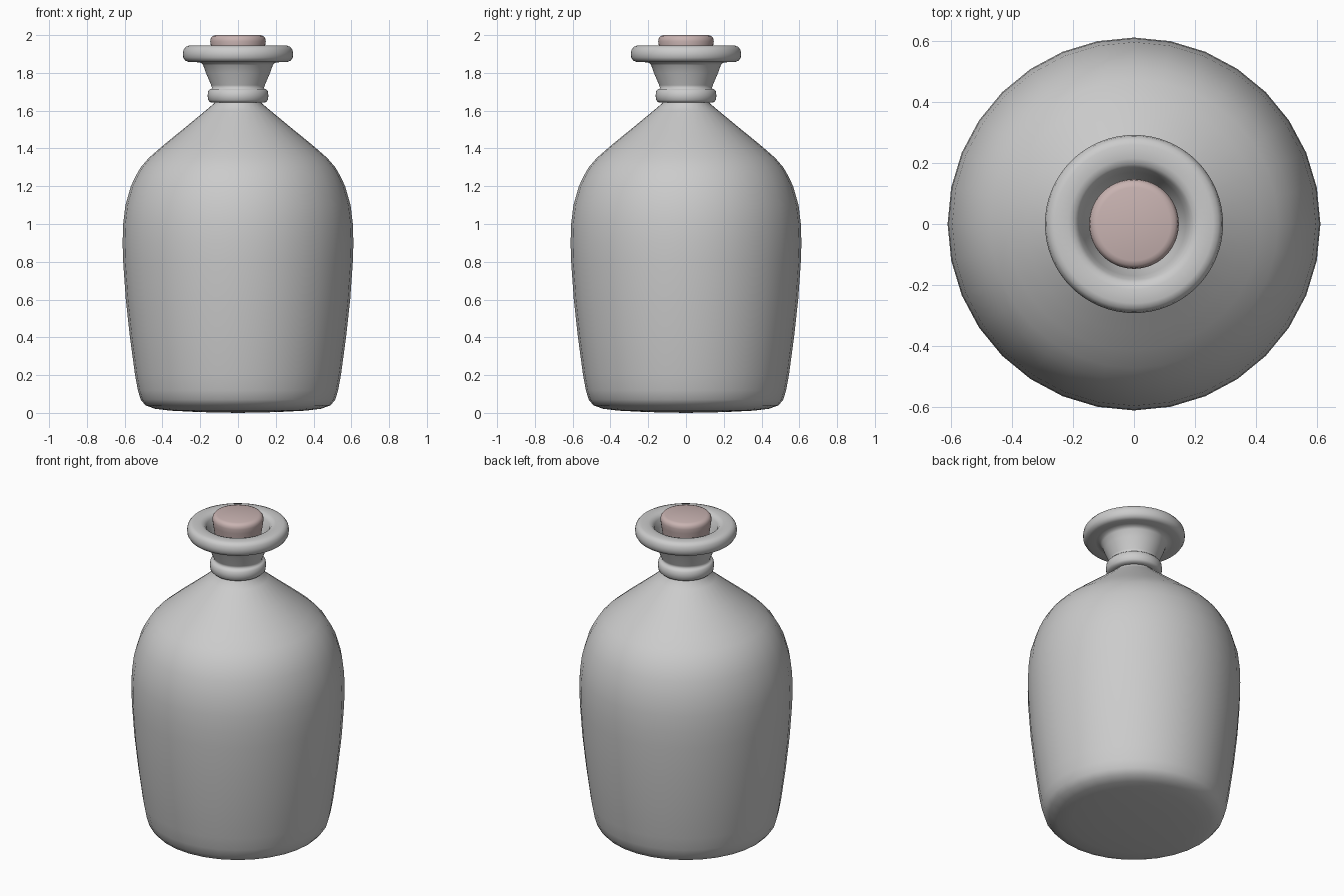
import bpy, bmesh, math


def material(name, rgb):
    m = bpy.data.materials.new(name)
    m.diffuse_color = (*rgb, 1)
    return m


def lathe(name, profile, segments, mat):
    """Spin an (r, z) profile around z; r = 0 ends become poles."""
    bm = bmesh.new()
    verts = [bm.verts.new((r, 0, z)) for r, z in profile]
    edges = [bm.edges.new(p) for p in zip(verts, verts[1:])]
    bmesh.ops.spin(bm, geom=verts + edges, cent=(0, 0, 0), axis=(0, 0, 1),
                   angle=2 * math.pi, steps=segments, use_merge=True)
    bmesh.ops.remove_doubles(bm, verts=bm.verts, dist=1e-5)
    bmesh.ops.recalc_face_normals(bm, faces=bm.faces)
    me = bpy.data.meshes.new(name)
    bm.to_mesh(me)
    bm.free()
    me.materials.append(mat)
    me.polygons.foreach_set("use_smooth", [True] * len(me.polygons))
    ob = bpy.data.objects.new(name, me)
    bpy.context.collection.objects.link(ob)
    return ob


grey = material("stoneware grey", (0.6, 0.6, 0.6))
pink = material("cork pink", (0.58, 0.45, 0.44))

# Round-shouldered body
lathe("bottle_body", [
    (0, 0.0), (0.2, 0.004), (0.36, 0.012), (0.44, 0.022), (0.49, 0.04),
    (0.515, 0.07), (0.53, 0.12), (0.545, 0.2), (0.572, 0.4), (0.594, 0.6),
    (0.608, 0.8), (0.611, 0.9), (0.608, 1.0), (0.596, 1.1), (0.567, 1.2),
    (0.544, 1.25), (0.515, 1.3), (0.472, 1.35), (0.415, 1.4), (0.355, 1.45),
    (0.293, 1.5), (0.172, 1.6), (0.125, 1.64), (0.12, 1.68), (0, 1.68)], 32, grey)

# Rounded collar, flared neck, flat lip and funnel mouth
lathe("bottle_neck", [
    (0, 1.642), (0.13, 1.642), (0.148, 1.645), (0.158, 1.656), (0.161, 1.68),
    (0.158, 1.703), (0.148, 1.714), (0.137, 1.717), (0.142, 1.735),
    (0.17, 1.8), (0.184, 1.84), (0.195, 1.853), (0.22, 1.857), (0.262, 1.858),
    (0.28, 1.865), (0.29, 1.882), (0.292, 1.902), (0.288, 1.923),
    (0.277, 1.938), (0.26, 1.944), (0.215, 1.944), (0.195, 1.938),
    (0.182, 1.922), (0.17, 1.88), (0.15, 1.82), (0.12, 1.75), (0, 1.75)], 64, grey)

# Tapered stopper
lathe("stopper", [
    (0, 1.74), (0.11, 1.74), (0.13, 1.85), (0.143, 1.94), (0.147, 1.968),
    (0.144, 1.984), (0.135, 1.995), (0.12, 2.0), (0, 2.0)], 64, pink)
